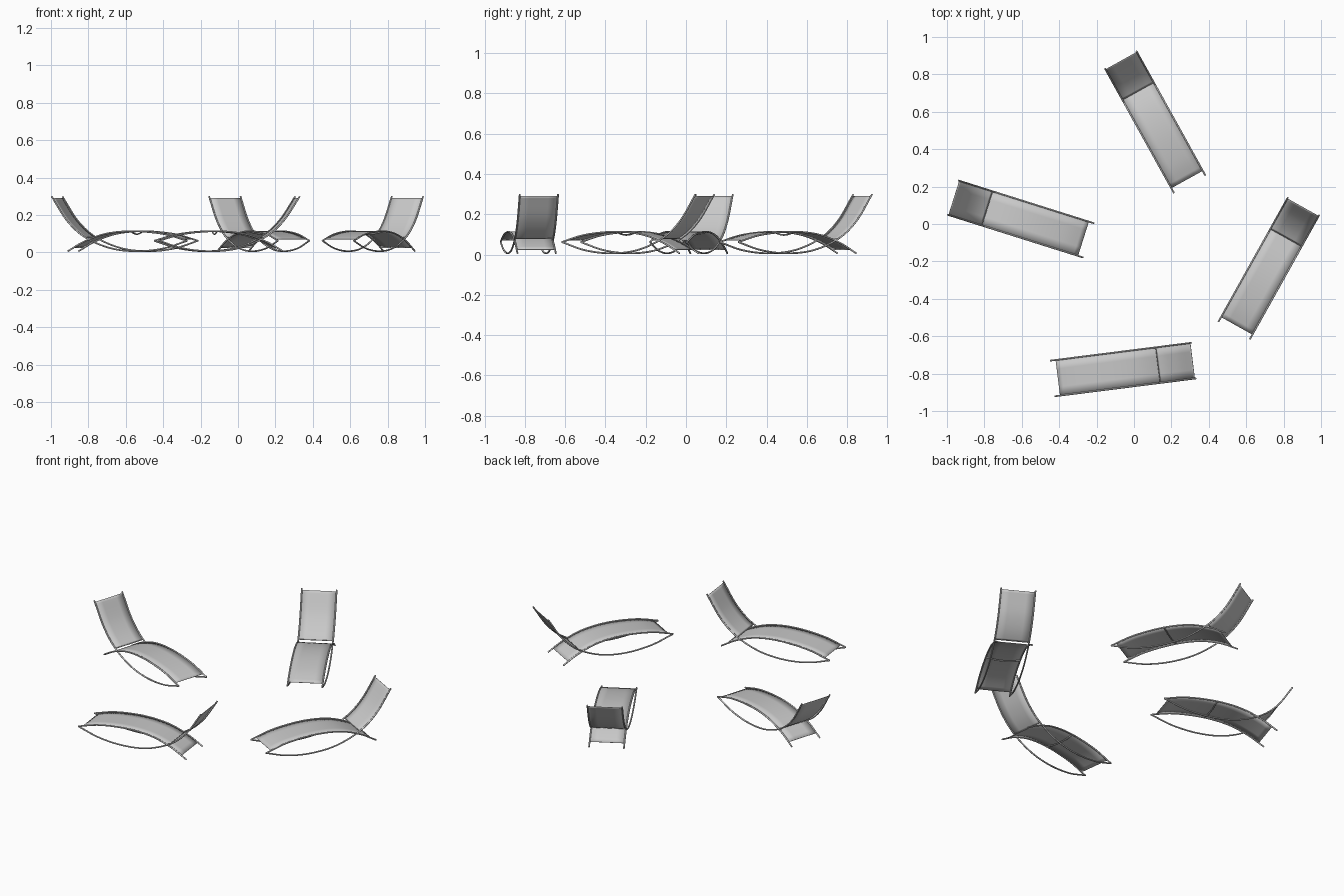
import bpy, math
from mathutils import Vector, geometry

old = bpy.data.objects.get("Cube")
if old:
    bpy.data.objects.remove(old, do_unlink=True)

# One grey for fabric and frame
GREY = bpy.data.materials.new("light grey")
GREY.use_nodes = True
GREY.diffuse_color = (.58, .58, .58, 1)
GREY.node_tree.nodes["Principled BSDF"].inputs["Base Color"].default_value = (.58, .58, .58, 1)

HALF = 0.096          # distance from centre line to each rail
RADIUS = 0.0045       # tube radius
MID = 0.378           # middle of the lounger's length

# Side profiles (distance from the foot end, height)
SEAT = [(-.003, .062), (.13, .098), (.3, .113), (.45, .1), (.57, .06), (.667, .006)]
BACK = [(-.003, .062), (.13, .021), (.28, .006), (.43, .023), (.57, .081), (.67, .168), (.757, .299)]


def smooth(points, steps=8):
    """Smooth line through the profile points."""
    p = [Vector(q) for q in points]
    p = [2 * p[0] - p[1]] + p + [2 * p[-1] - p[-2]]
    line = []
    for a, b, c, d in zip(p, p[1:], p[2:], p[3:]):
        h1, h2 = b + (c - a) / 6, c - (d - b) / 6
        line += geometry.interpolate_bezier(b, h1, h2, c, steps + 1)[:-1]
    return line + [p[-2]]


def height(line, s):
    for a, b in zip(line, line[1:]):
        if s <= b.x:
            return a.y + (b.y - a.y) * (s - a.x) / (b.x - a.x)
    return line[-1].y


def tubes(name, paths, radius):
    """Round tubes along one or more paths, as one mesh."""
    cu = bpy.data.curves.new(name, "CURVE")
    cu.dimensions = "3D"
    cu.bevel_depth = radius
    cu.bevel_resolution = 2
    cu.use_fill_caps = True
    for path in paths:
        sp = cu.splines.new("POLY")
        sp.points.add(len(path) - 1)
        for pt, co in zip(sp.points, path):
            pt.co = (*co, 1)
        sp.use_smooth = True
    cu.materials.append(GREY)
    tmp = bpy.data.objects.new(name, cu)
    bpy.context.collection.objects.link(tmp)
    bpy.context.view_layer.update()
    me = bpy.data.meshes.new_from_object(tmp.evaluated_get(bpy.context.evaluated_depsgraph_get()))
    bpy.data.objects.remove(tmp, do_unlink=True)
    me.name = name
    return me


def rails(name, line):
    return tubes(name, [[(p.x - MID, t, p.y) for p in line] for t in (-HALF, HALF)], RADIUS)


def sling(name, line, start, end):
    """Fabric sheet between the rails."""
    rows, cols = 24, 4
    w = cols + 1
    verts, faces = [], []
    for i in range(rows + 1):
        s = start + (end - start) * i / rows
        for j in range(w):
            verts.append((s - MID, (2 * j / cols - 1) * HALF, height(line, s)))
    for i in range(rows):
        for j in range(cols):
            k = i * w + j
            faces.append((k, k + w, k + w + 1, k + 1))
    me = bpy.data.meshes.new(name)
    me.from_pydata(verts, [], faces)
    me.polygons.foreach_set("use_smooth", [True] * len(faces))
    me.materials.append(GREY)
    return me


def crossbar(name, line, s, drop, sag, radius):
    path = []
    for j in range(13):
        t = j / 6 - 1
        path.append((s - MID, t * HALF, height(line, s) - drop - sag * (1 - t * t)))
    return tubes(name, [path], radius)


seat, back = smooth(SEAT), smooth(BACK)
parts = [
    rails("seat_rails", seat),
    rails("runner_and_back_rails", back),
    sling("seat_sling", seat, .026, .637),
    sling("back_sling", back, .568, .752),
    crossbar("under_seat_crossbar", seat, .31, .002, .014, .004),
    crossbar("back_crossbar", back, .566, 0, 0, .002),
]

# Four loungers: centre x, centre y, heading of the head end in degrees
LOUNGERS = {
    "rear": (.113, .546, 119),
    "left_side": (-.606, .027, 162.5),
    "right_side": (.721, -.237, 60.8),
    "front": (-.058, -.778, 7.2),
}
for place, (x, y, angle) in LOUNGERS.items():
    for me in parts:
        ob = bpy.data.objects.new(place + "_" + me.name, me)
        ob.location = (x, y, 0)
        ob.rotation_euler.z = math.radians(angle)
        bpy.context.collection.objects.link(ob)
        if "sling" in me.name:
            mod = ob.modifiers.new("thickness", "SOLIDIFY")
            mod.thickness = 0.002
            mod.offset = 0
